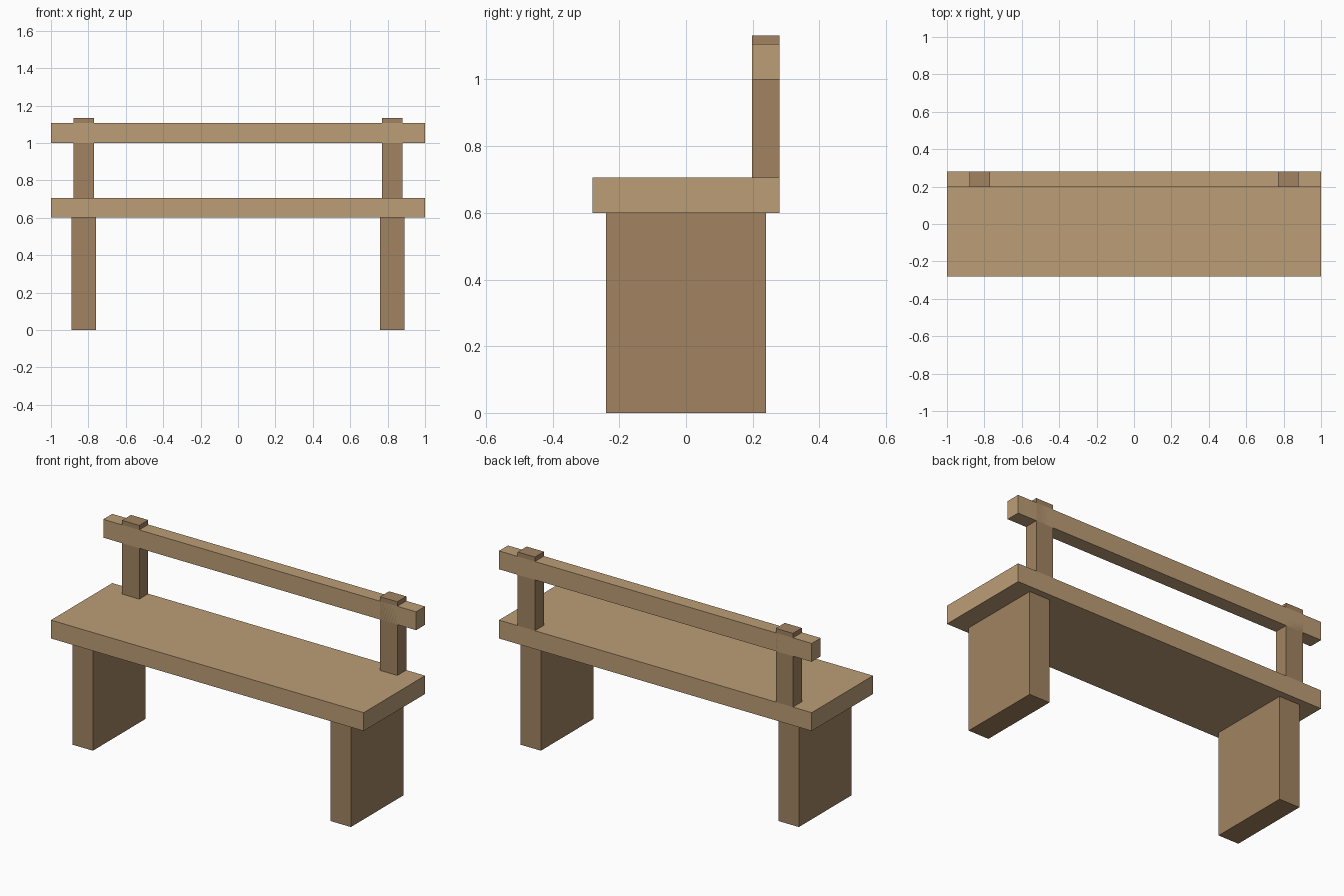
import bpy

if "Cube" in bpy.data.objects:
    bpy.data.objects.remove(bpy.data.objects["Cube"])


def material(name, color):
    m = bpy.data.materials.new(name)
    m.diffuse_color = (*color, 1)
    m.use_nodes = True
    m.node_tree.nodes["Principled BSDF"].inputs["Base Color"].default_value = m.diffuse_color
    return m


light_wood = material("light_wood", (0.50, 0.34, 0.18))
dark_wood = material("dark_wood", (0.36, 0.23, 0.12))


def box(name, lo, hi, mat):
    """Axis-aligned block between two corners."""
    centre = [(a + b) / 2 for a, b in zip(lo, hi)]
    bpy.ops.mesh.primitive_cube_add(size=1, location=centre)
    ob = bpy.context.object
    ob.name = name
    ob.scale = [b - a for a, b in zip(lo, hi)]
    bpy.ops.object.transform_apply(location=False, rotation=False, scale=True)
    ob.data.materials.append(mat)
    return ob


# Seat plank and back rail
box("seat", (-1, -0.28, 0.60), (1, 0.28, 0.706), light_wood)
box("back_rail", (-1, 0.198, 1.0), (1, 0.28, 1.106), light_wood)

# Slab legs and back posts on both sides
for side, s in (("left", -1), ("right", 1)):
    xs = sorted((s * 0.76, s * 0.89))
    box(side + "_leg", (xs[0], -0.24, 0), (xs[1], 0.24, 0.60), dark_wood)
    xs = sorted((s * 0.77, s * 0.88))
    box(side + "_back_post", (xs[0], 0.198, 0.706), (xs[1], 0.28, 1.132), dark_wood)
